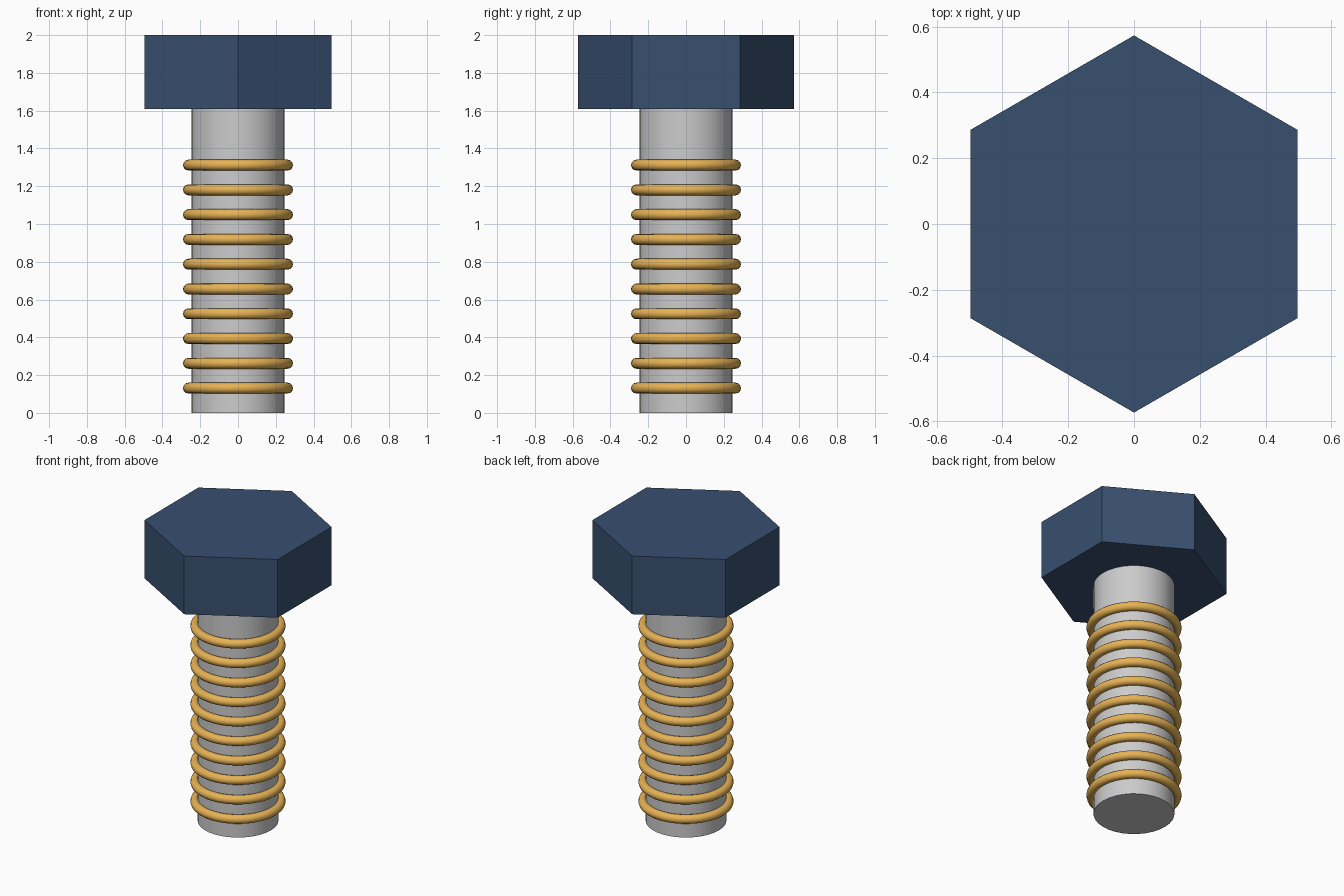
import bpy
import math

if "Cube" in bpy.data.objects:
    bpy.data.objects.remove(bpy.data.objects["Cube"])

HEAD_R, HEAD_BOTTOM, TOP = 0.573, 1.608, 2.0
SHANK_R, SHANK_TOP = 0.247, 1.64
RING_COUNT, RING_STEP = 10, 0.1312


def finish(name, color=None, smooth=True):
    obj = bpy.context.object
    obj.name = name
    if smooth:
        bpy.ops.object.shade_smooth_by_angle(angle=math.radians(35))
    if color:
        obj.data.materials.append(color)
    return obj


def make_color(name, rgb):
    mat = bpy.data.materials.new(name)
    mat.diffuse_color = (*rgb, 1.0)
    mat.use_nodes = True
    mat.node_tree.nodes["Principled BSDF"].inputs["Base Color"].default_value = mat.diffuse_color
    return mat


def cylinder(name, sides, radius, z0, z1, color=None, smooth=True):
    bpy.ops.mesh.primitive_cylinder_add(
        vertices=sides, radius=radius, depth=z1 - z0, location=(0, 0, (z0 + z1) / 2))
    return finish(name, color, smooth)


navy = make_color("navy", (0.04, 0.08, 0.16))
gold = make_color("gold", (0.80, 0.45, 0.09))

# Hexagonal head with corners pointing along y
cylinder("hex_head", 6, HEAD_R, HEAD_BOTTOM, TOP, navy, smooth=False)

# Smooth round shank, tucked slightly into the head
cylinder("shank", 32, SHANK_R, 0.0, SHANK_TOP)

# Evenly spaced thread rings
for i in range(RING_COUNT):
    bpy.ops.mesh.primitive_torus_add(
        major_radius=0.262, minor_radius=0.029, major_segments=48, minor_segments=12,
        location=(0, 0, RING_STEP * (i + 1)))
    finish(f"thread_ring_{i + 1}", gold)
